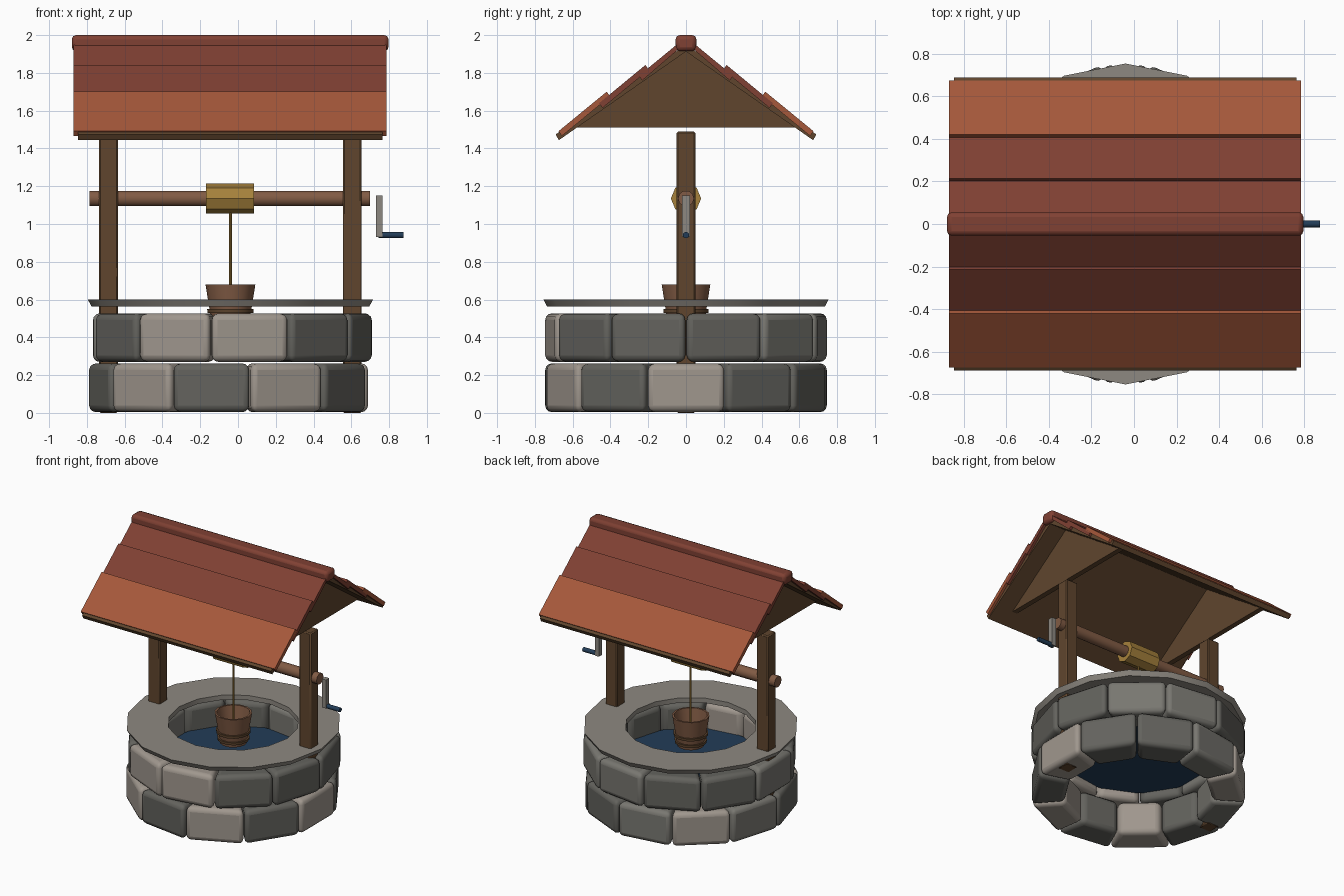
import bpy, bmesh, math
from mathutils import Matrix, Vector

if "Cube" in bpy.data.objects:
    bpy.data.objects.remove(bpy.data.objects["Cube"])

CX = -0.04  # shared axis of well, posts and roof


def material(name, rgb):
    m = bpy.data.materials.new(name)
    m.use_nodes = True
    m.diffuse_color = (*rgb, 1)
    m.node_tree.nodes["Principled BSDF"].inputs["Base Color"].default_value = (*rgb, 1)
    return m


STONES = {
    "l": material("light stone", (0.35, 0.31, 0.27)),
    "m": material("mid stone", (0.19, 0.185, 0.165)),
    "d": material("dark stone", (0.125, 0.123, 0.11)),
}
RIM = material("rim grey", (0.27, 0.25, 0.22))
WOOD = material("dark wood", (0.115, 0.06, 0.027))
WARM = material("warm wood", (0.22, 0.105, 0.058))
ORANGE = material("orange tile", (0.38, 0.098, 0.043))
RED = material("red tile", (0.215, 0.052, 0.033))
ROPE = material("rope gold", (0.38, 0.22, 0.045))
BLUE = material("water blue", (0.016, 0.046, 0.095))


def finish(name, bm, mat, bevel=0, segments=2, smooth=True):
    bmesh.ops.recalc_face_normals(bm, faces=bm.faces)
    me = bpy.data.meshes.new(name)
    bm.to_mesh(me)
    bm.free()
    me.materials.append(mat)
    ob = bpy.data.objects.new(name, me)
    bpy.context.collection.objects.link(ob)
    if bevel:
        mod = ob.modifiers.new("Bevel", "BEVEL")
        mod.width, mod.segments = bevel, segments
    if smooth:
        bpy.ops.object.select_all(action="DESELECT")
        ob.select_set(True)
        bpy.context.view_layer.objects.active = ob
        bpy.ops.object.shade_smooth_by_angle(angle=math.radians(40))
    return ob


def prism(name, outline, offset, mat, **kw):
    """Extrude a closed outline of 3D points along an offset."""
    bm = bmesh.new()
    a = [bm.verts.new(p) for p in outline]
    b = [bm.verts.new(Vector(p) + Vector(offset)) for p in outline]
    n = len(a)
    bm.faces.new(a)
    bm.faces.new(b[::-1])
    for i in range(n):
        j = (i + 1) % n
        bm.faces.new((a[i], a[j], b[j], b[i]))
    return finish(name, bm, mat, **kw)


def box(name, lo, hi, mat, **kw):
    (x0, y0, z0), (x1, y1, z1) = lo, hi
    base = [(x0, y0, z0), (x1, y0, z0), (x1, y1, z0), (x0, y1, z0)]
    return prism(name, base, (0, 0, z1 - z0), mat, **kw)


def lathe(name, profile, sides, mat, closed=False, **kw):
    """Turn (radius, z) points round the well axis."""
    bm = bmesh.new()
    rings = []
    for r, z in profile:
        rings.append([bm.verts.new((CX + r * math.cos(math.tau * i / sides),
                                    r * math.sin(math.tau * i / sides), z))
                      for i in range(sides)])
    pairs = list(zip(rings, rings[1:]))
    if closed:
        pairs.append((rings[-1], rings[0]))
    else:
        bm.faces.new(rings[0])
        bm.faces.new(rings[-1])
    for a, b in pairs:
        for i in range(sides):
            j = (i + 1) % sides
            bm.faces.new((a[i], a[j], b[j], b[i]))
    return finish(name, bm, mat, **kw)


def rod(name, x0, x1, z, radius, sides, mat):
    """Round bar lying along x."""
    ring = [(x0, radius * math.cos(math.tau * i / sides),
             z + radius * math.sin(math.tau * i / sides)) for i in range(sides)]
    return prism(name, ring, (x1 - x0, 0, 0), mat)


# Two courses of wedge stones, staggered by half a stone
def stone_course(label, z0, z1, shift, tones):
    n = len(tones)
    half = math.tan(math.pi / n)
    outer, inner, gap = 0.728, 0.5, 0.004
    for k, tone in enumerate(tones):
        turn = Matrix.Rotation(math.tau * (k + shift) / n, 3, "Z")
        wedge = [(r, s * (r * half - gap), z0)
                 for r, s in ((inner, -1), (outer, -1), (outer, 1), (inner, 1))]
        pts = [turn @ Vector(p) + Vector((CX, 0, 0)) for p in wedge]
        prism(f"{label}_stone_{k + 1}", pts, (0, 0, z1 - z0), STONES[tone],
              bevel=0.035, segments=3)


stone_course("lower", 0.004, 0.262, 0, "lddmlmdldld")
stone_course("upper", 0.27, 0.527, 0.5, "dmmddmdlldd")

# Rim slab and water
lathe("rim", [(0.735, 0.563), (0.755, 0.6), (0.46, 0.6), (0.46, 0.563)], 16, RIM, closed=True)
lathe("water", [(0.52, 0.335), (0.52, 0.34)], 32, BLUE)

# Posts and gable panels at both ends
for side, s in (("left", 1), ("right", -1)):
    x = CX + s * 0.645
    box(side + "_post", (x - 0.05, -0.05, 0), (x + 0.05, 0.05, 1.49), WOOD, bevel=0.008, segments=1)
    prism(side + "_gable", [(x - 0.02, -0.6, 1.51), (x - 0.02, 0.6, 1.51), (x - 0.02, 0, 1.925)],
          (0.04, 0, 0), WOOD, smooth=False)

# Windlass: axle, rope drum, crank and grip
rod("axle", -0.785, 0.7, 1.135, 0.043, 10, WARM)
rod("rope_drum", -0.17, 0.085, 1.135, 0.08, 8, ROPE)
box("crank_arm", (0.73, -0.02, 0.93), (0.765, 0.02, 1.15), RIM)
rod("crank_grip", 0.745, 0.875, 0.941, 0.017, 10, BLUE)
lathe("rope", [(0.007, 0.47), (0.007, 1.08)], 8, ROPE)

# Bucket: tapered open tub with hoops
lathe("bucket", [(0.095, 0.45), (0.132, 0.68), (0.118, 0.68), (0.085, 0.475)], 14, WARM)
for k, z in enumerate((0.485, 0.54)):
    r = 0.095 + (z - 0.45) * 0.16
    lathe(f"bucket_hoop_{k + 1}", [(r - 0.01, z - 0.01), (r + 0.012, z - 0.01),
                                   (r + 0.014, z + 0.01), (r - 0.01, z + 0.01)],
          14, WOOD, closed=True)

# Roof: a board and three tilted tile rows on each slope
SLOPE = 0.69


def board_top(y):
    return 1.95 - SLOPE * y


TILES = (("top", 0.0, 0.25, RED), ("middle", 0.215, 0.46, RED), ("bottom", 0.42, 0.675, ORANGE))
for side, s in (("back", 1), ("front", -1)):
    x0, x1 = CX - 0.808, CX + 0.805
    section = [(0, 1.95), (0.69, board_top(0.69)), (0.673, board_top(0.69) - 0.03), (0, 1.913)]
    prism(side + "_roof_board", [(x0, s * y, z) for y, z in section], (x1 - x0, 0, 0),
          WOOD, smooth=False)
    x0, x1 = CX - 0.83, CX + 0.825
    for label, y0, y1, mat in TILES:
        top, low = board_top(y0) + 0.04, board_top(y1) + 0.007
        section = [(y0, top), (y1, low), (y1 - 0.018, low - 0.025), (y0 - 0.018, top - 0.025)]
        if label == "top":
            section[-1] = (0, top - 0.03)
        prism(f"{side}_{label}_tiles", [(x0, s * y, z) for y, z in section],
              (x1 - x0, 0, 0), mat, smooth=False)

box("ridge_cap", (-0.88, -0.055, 1.915), (0.797, 0.055, 2.0), RED, bevel=0.022, segments=2)
